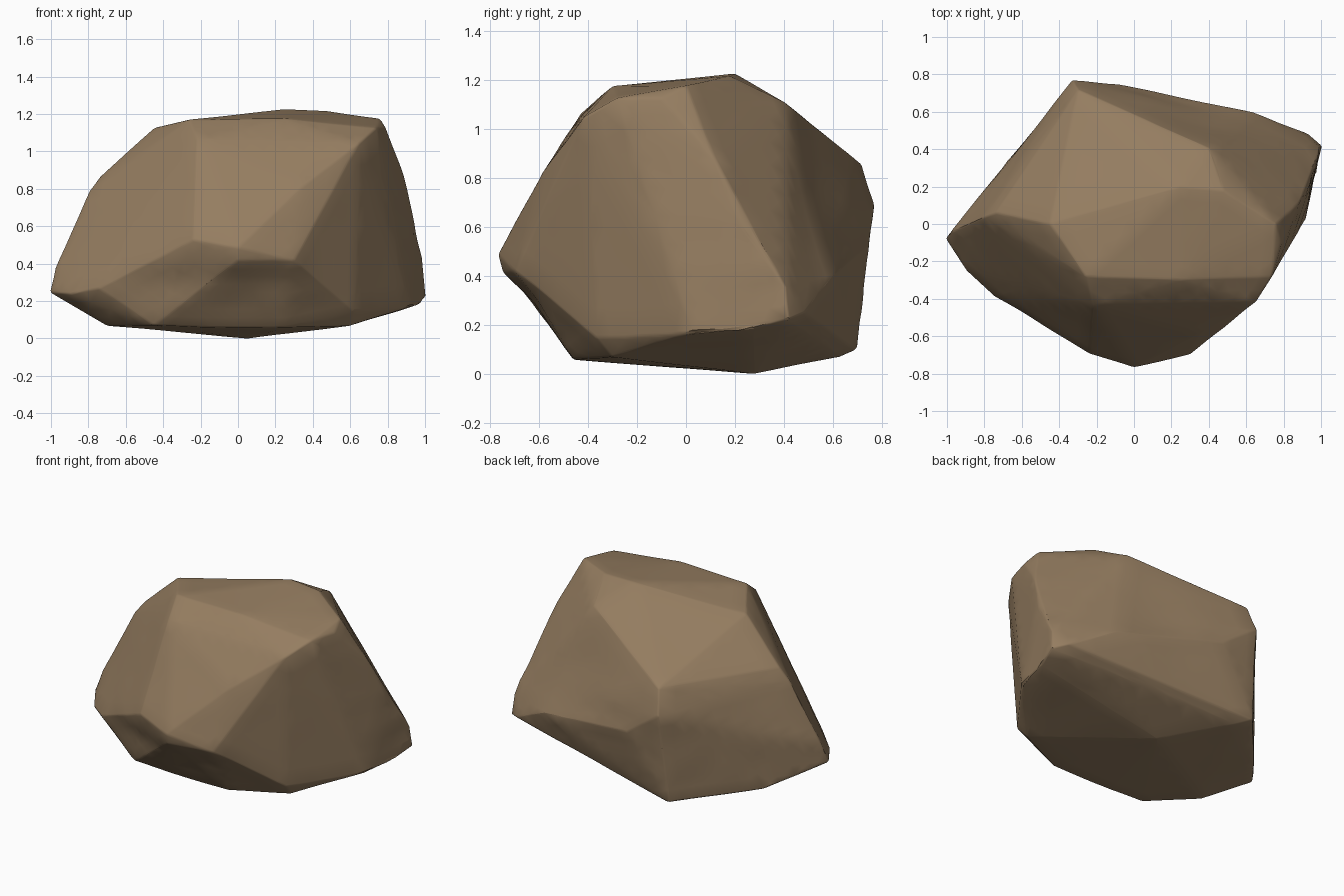
import bpy
import bmesh
import math
from mathutils import Vector, noise

cube = bpy.data.objects.get("Cube")
if cube:
    bpy.data.objects.remove(cube, do_unlink=True)

# Corner points of the boulder, grouped by the part they outline
crown = [(-.26, -.28, 1.175), (.25, -.3, 1.18), (.74, -.28, 1.13), (.79, -.1, 1.13),
         (.76, 0, 1.18), (.48, .18, 1.22), (.25, .2, 1.23), (.4, .41, 1.11), (-.45, 0, 1.13)]
front_brow = [(-.22, -.43, 1.07), (.65, -.42, 1.05), (.35, -.59, .82),
              (-.24, -.695, .53), (0, -.77, .49), (0, -.75, .42), (.3, -.7, .42)]
left_shoulder = [(-.74, .06, .87), (-.8, .04, .79), (-.33, .77, .7), (-.3, .72, .86),
                 (-.08, .755, .52)]
right_shoulder = [(.89, .12, .88), (.95, .22, .62)]
widest_rim = [(-1.01, -.08, .25), (-.98, -.04, .38), (-.9, -.25, .24), (-.75, -.39, .27),
              (.62, -.37, .15), (.71, -.25, .15), (.92, .03, .17), (.97, .28, .18),
              (1.01, .42, .22), (1, .41, .36), (.93, .49, .25), (.64, .61, .4)]
underside = [(-.7, -.2, .07), (-.45, -.46, .07), (-.2, -.46, .06), (.25, -.46, .06),
             (.6, -.3, .07), (.05, .28, 0), (-.36, .7, .1), (-.28, .63, .07),
             (-.75, .25, .12)]


def split_long_edges(bm, limit):
    """Cut every edge longer than the limit, keeping the mesh in triangles."""
    long_edges = [e for e in bm.edges if e.calc_length() > limit]
    bmesh.ops.subdivide_edges(bm, edges=long_edges, cuts=1)
    bmesh.ops.triangulate(bm, faces=bm.faces[:])


def band(value, low, high):
    """Smooth bump that is zero outside low to high."""
    t = min(max((value - low) / (high - low), 0), 1)
    return math.sin(t * math.pi)


def chip_depth(co):
    """Return how far a surface point is worn inward."""
    grain = noise.noise(Vector((co.x * 3, co.y * 3, co.z * 8)))
    depth = .002 + .003 * grain
    # Fractured band below the front brow
    if co.y < -.3:
        depth += .012 * (1 + grain) * band(co.z, .1, .42) * band(co.x, -.75, .65)
    # Rough chips and shallow scoop on the back walls
    if co.y > .2:
        depth += .005 * (1 + grain) * band(co.z, .1, .7)
    if co.y > .4:
        ramp = min((co.y - .4) * 8, 1)
        depth += .022 * ramp * band(co.z, .35, 1.06) * band(co.x, .05, .95)
    return depth


# Boulder body: wrapped hull with worn edges
bm = bmesh.new()
for point in crown + front_brow + left_shoulder + right_shoulder + widest_rim + underside:
    bm.verts.new(point)
bmesh.ops.convex_hull(bm, input=bm.verts[:])
loose = [v for v in bm.verts if not v.link_faces]
bmesh.ops.delete(bm, geom=loose, context='VERTS')
bmesh.ops.recalc_face_normals(bm, faces=bm.faces[:])
sharp = [e for e in bm.edges if e.calc_face_angle(0) > math.radians(18)]
bmesh.ops.bevel(bm, geom=sharp, offset=.012, segments=2, profile=.5,
                affect='EDGES', clamp_overlap=True)
bmesh.ops.triangulate(bm, faces=bm.faces[:])
for limit in (.4, .2, .1):
    split_long_edges(bm, limit)

# Fracture and grain relief
bm.normal_update()
moves = [(v, v.normal * chip_depth(v.co)) for v in bm.verts]
for v, offset in moves:
    v.co -= offset
bmesh.ops.recalc_face_normals(bm, faces=bm.faces[:])

# Ground contact
ground = min(v.co.z for v in bm.verts)
bmesh.ops.translate(bm, verts=bm.verts[:], vec=(0, 0, -ground))

mesh = bpy.data.meshes.new("boulder")
bm.to_mesh(mesh)
bm.free()
boulder = bpy.data.objects.new("boulder", mesh)
bpy.context.collection.objects.link(boulder)

# Brown stone colour
stone = bpy.data.materials.new("brown_stone")
stone.use_nodes = True
colour = (.30, .205, .118, 1)
stone.diffuse_color = colour
stone.node_tree.nodes["Principled BSDF"].inputs["Base Color"].default_value = colour
mesh.materials.append(stone)

bpy.ops.object.select_all(action='DESELECT')
boulder.select_set(True)
bpy.context.view_layer.objects.active = boulder
bpy.ops.object.shade_smooth_by_angle(angle=math.radians(35))
